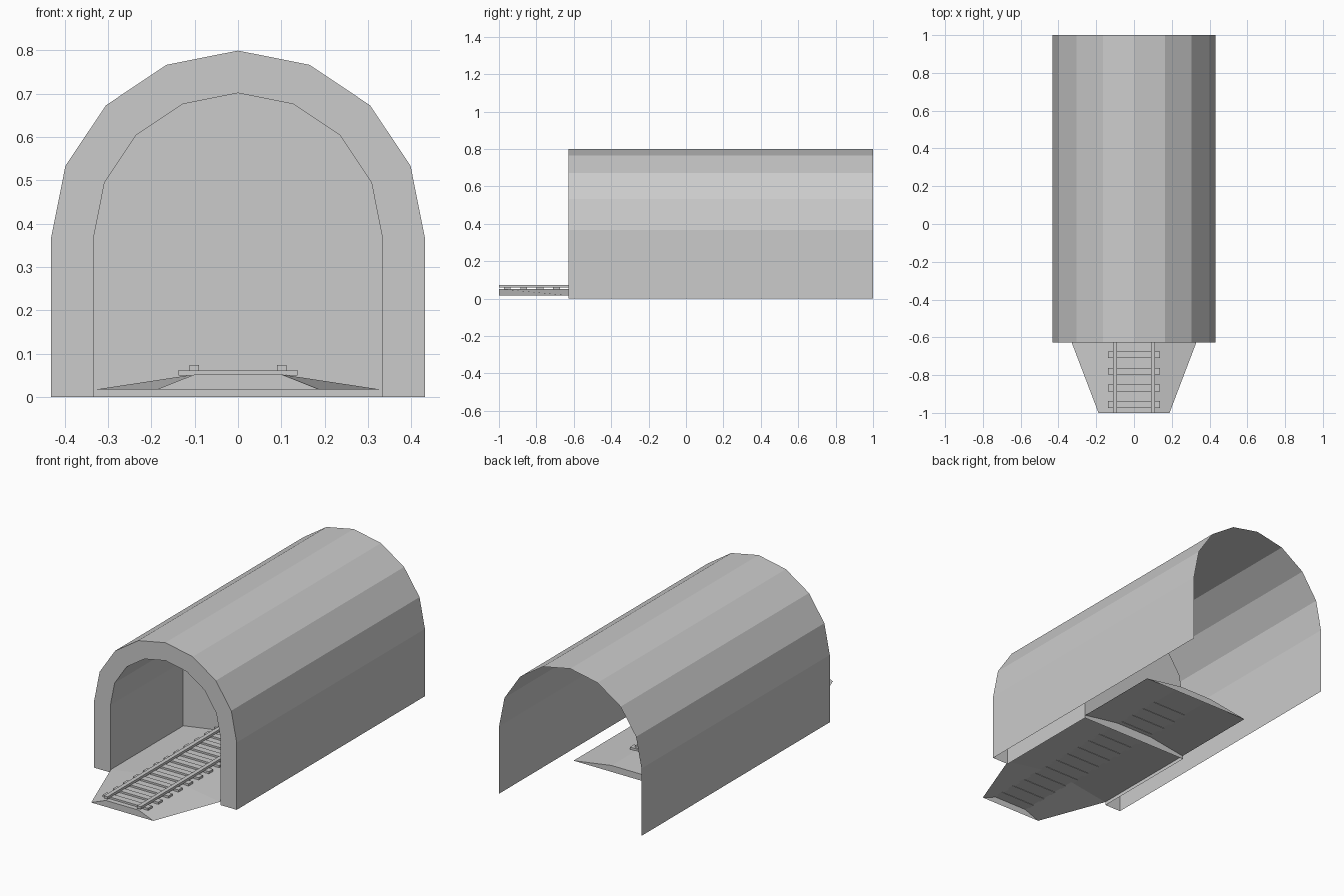
import bpy, bmesh, math
from mathutils import Matrix, Vector

if "Cube" in bpy.data.objects:
    bpy.data.objects.remove(bpy.data.objects["Cube"])


def make_object(name, bm):
    mesh = bpy.data.meshes.new(name)
    bm.to_mesh(mesh)
    bm.free()
    obj = bpy.data.objects.new(name, mesh)
    bpy.context.collection.objects.link(obj)
    return obj


def loft(name, sections, cap_start=False, cap_end=False):
    """Skin open cross-sections given as (y, [(x, z), ...])."""
    bm = bmesh.new()
    rings = [[bm.verts.new((x, y, z)) for x, z in prof] for y, prof in sections]
    for a, b in zip(rings, rings[1:]):
        for i in range(len(a) - 1):
            bm.faces.new((a[i], a[i + 1], b[i + 1], b[i]))
    if cap_start:
        bm.faces.new(rings[0][::-1])
    if cap_end:
        bm.faces.new(rings[-1])
    return make_object(name, bm)


def boxes(name, items):
    """Several (center, size) boxes in one mesh."""
    bm = bmesh.new()
    for center, size in items:
        m = Matrix.Translation(center) @ Matrix.Diagonal(Vector(size).to_4d())
        bmesh.ops.create_cube(bm, size=1, matrix=m)
    return make_object(name, bm)


def arch(r, spring=0.368, sides=8):
    pts = [(-r * math.cos(math.pi * i / sides), spring + r * math.sin(math.pi * i / sides))
           for i in range(sides + 1)]
    return [(-r, 0)] + pts + [(r, 0)]


def bed(half_width):
    return [(-half_width, 0.017), (-0.1, 0.052), (0.1, 0.052), (half_width, 0.017)]


# Tunnel: blocked-off inner lining, front ring and long outer shell open at the back
INNER, OUTER, FRONT = arch(0.333), arch(0.431), -0.627
loft("tunnel", [(0, INNER), (FRONT, INNER), (FRONT, OUTER), (1, OUTER)], cap_start=True)

# Gravel bed: open underneath, widening from the front tip to the tunnel mouth
loft("track_bed", [(-1, bed(0.188)), (FRONT, bed(0.33)), (0.5, bed(0.33))],
     cap_start=True, cap_end=True)

# Sleepers
boxes("sleepers", [((0, -0.955 + 0.0875 * i, 0.056), (0.275, 0.036, 0.012))
                   for i in range(15)])

# Rails
boxes("rails", [((s * 0.101, -0.36, 0.067), (0.022, 1.28, 0.014)) for s in (-1, 1)])
